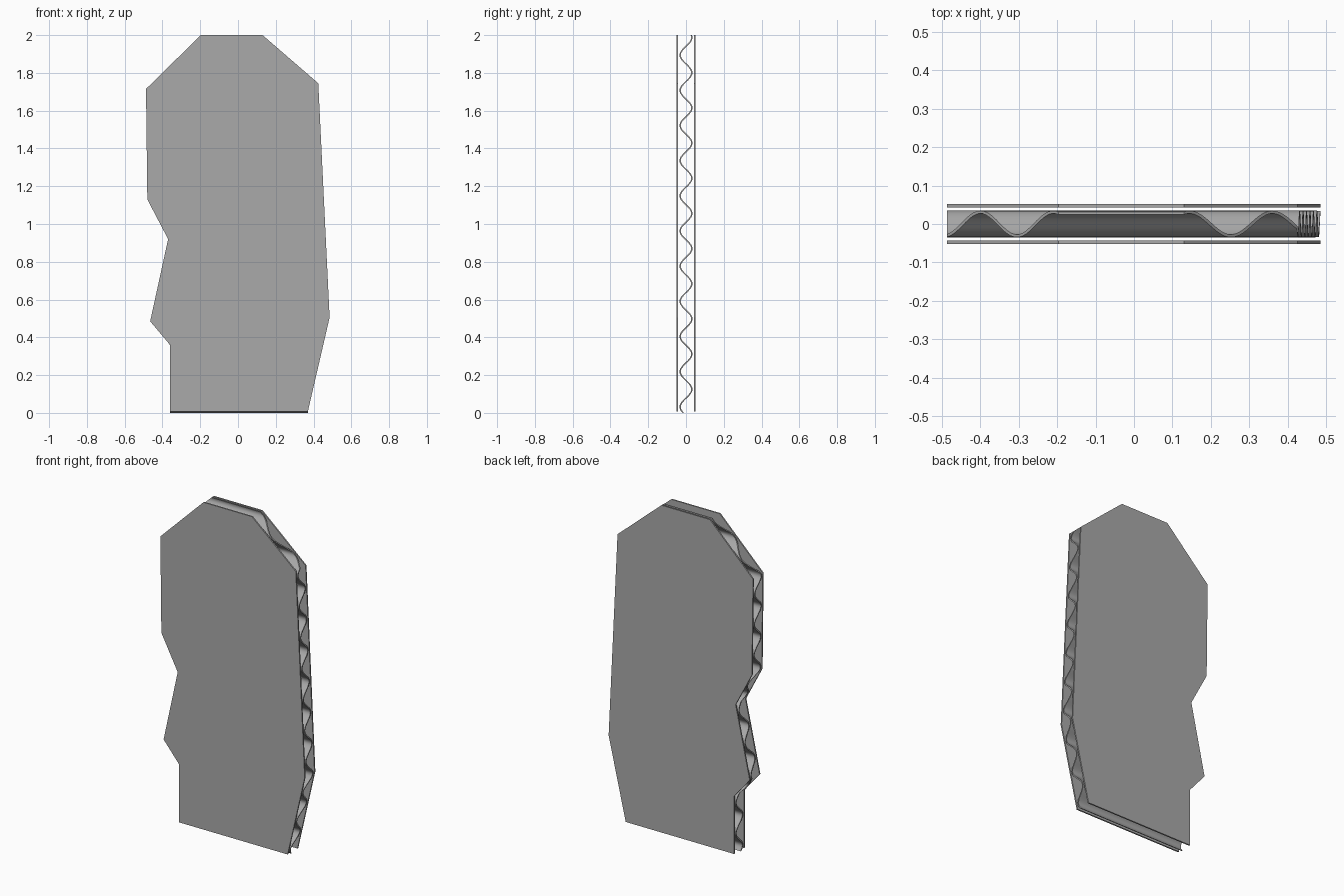
import bpy, bmesh, math

if "Cube" in bpy.data.objects:
    bpy.data.objects.remove(bpy.data.objects["Cube"])

# Torn outline: left and right edges as (z, x) from bottom to top
LEFT = [(0.008, -0.36), (0.36, -0.36), (0.485, -0.465), (0.92, -0.37),
        (1.13, -0.48), (1.715, -0.487), (2.0, -0.197)]
RIGHT = [(0.008, 0.37), (0.505, 0.485), (1.745, 0.425), (2.0, 0.13)]

card = bpy.data.materials.new("grey_card")
card.diffuse_color = (0.4, 0.4, 0.4, 1)
card.use_nodes = True
card.node_tree.nodes["Principled BSDF"].inputs["Base Color"].default_value = card.diffuse_color


def edge_x(edge, z):
    """Interpolate the outline edge at height z."""
    if z <= edge[0][0]:
        return edge[0][1]
    for (z0, x0), (z1, x1) in zip(edge, edge[1:]):
        if z <= z1:
            return x0 + (x1 - x0) * (z - z0) / (z1 - z0)
    return edge[-1][1]


def finish(name, bm):
    bmesh.ops.recalc_face_normals(bm, faces=bm.faces)
    mesh = bpy.data.meshes.new(name)
    bm.to_mesh(mesh)
    bm.free()
    mesh.materials.append(card)
    obj = bpy.data.objects.new(name, mesh)
    bpy.context.collection.objects.link(obj)
    return obj


def liner(name, y0, y1):
    """Flat outer sheet, extruded from the outline."""
    bm = bmesh.new()
    outline = RIGHT + LEFT[::-1]
    face = bm.faces.new([bm.verts.new((x, y0, z)) for z, x in outline])
    ext = bmesh.ops.extrude_face_region(bm, geom=[face])
    verts = [v for v in ext["geom"] if isinstance(v, bmesh.types.BMVert)]
    bmesh.ops.translate(bm, verts=verts, vec=(0, y1 - y0, 0))
    finish(name, bm)


liner("front_liner", -0.0515, -0.043)
liner("back_liner", 0.043, 0.0515)

# Corrugated middle sheet: a sine wave up the height, trimmed to the outline
PERIOD, AMP, HALF, PEAK = 0.1862, 0.031, 0.0035, 0.125
heights = [2.0 * i / 260 for i in range(261)]
heights += [z for z, x in LEFT + RIGHT if 0.1 < z < 1.99]
bm = bmesh.new()
rows = []
for z in sorted(set(heights)):
    a = 2 * math.pi * (z - PEAK) / PERIOD
    y = AMP * math.cos(a)
    slope = -AMP * 2 * math.pi / PERIOD * math.sin(a)
    length = math.hypot(1, slope)
    row = []
    for s in (-HALF, HALF):
        pz = min(2.0, max(0.0, z - s * slope / length))
        if z in (0.0, 2.0):
            pz = z
        py = y + s / length
        row.append([bm.verts.new((edge_x(e, pz), py, pz)) for e in (LEFT, RIGHT)])
    rows.append(row)
for (f0, b0), (f1, b1) in zip(rows, rows[1:]):
    bm.faces.new((f0[0], f0[1], f1[1], f1[0]))
    bm.faces.new((b0[1], b0[0], b1[0], b1[1]))
    bm.faces.new((b0[0], f0[0], f1[0], b1[0]))
    bm.faces.new((f0[1], b0[1], b1[1], f1[1]))
for f, b in (rows[0], rows[-1]):
    bm.faces.new((f[0], f[1], b[1], b[0]))
flute = finish("corrugated_flute", bm)

bpy.context.view_layer.objects.active = flute
flute.select_set(True)
bpy.ops.object.shade_smooth_by_angle(angle=math.radians(40))
